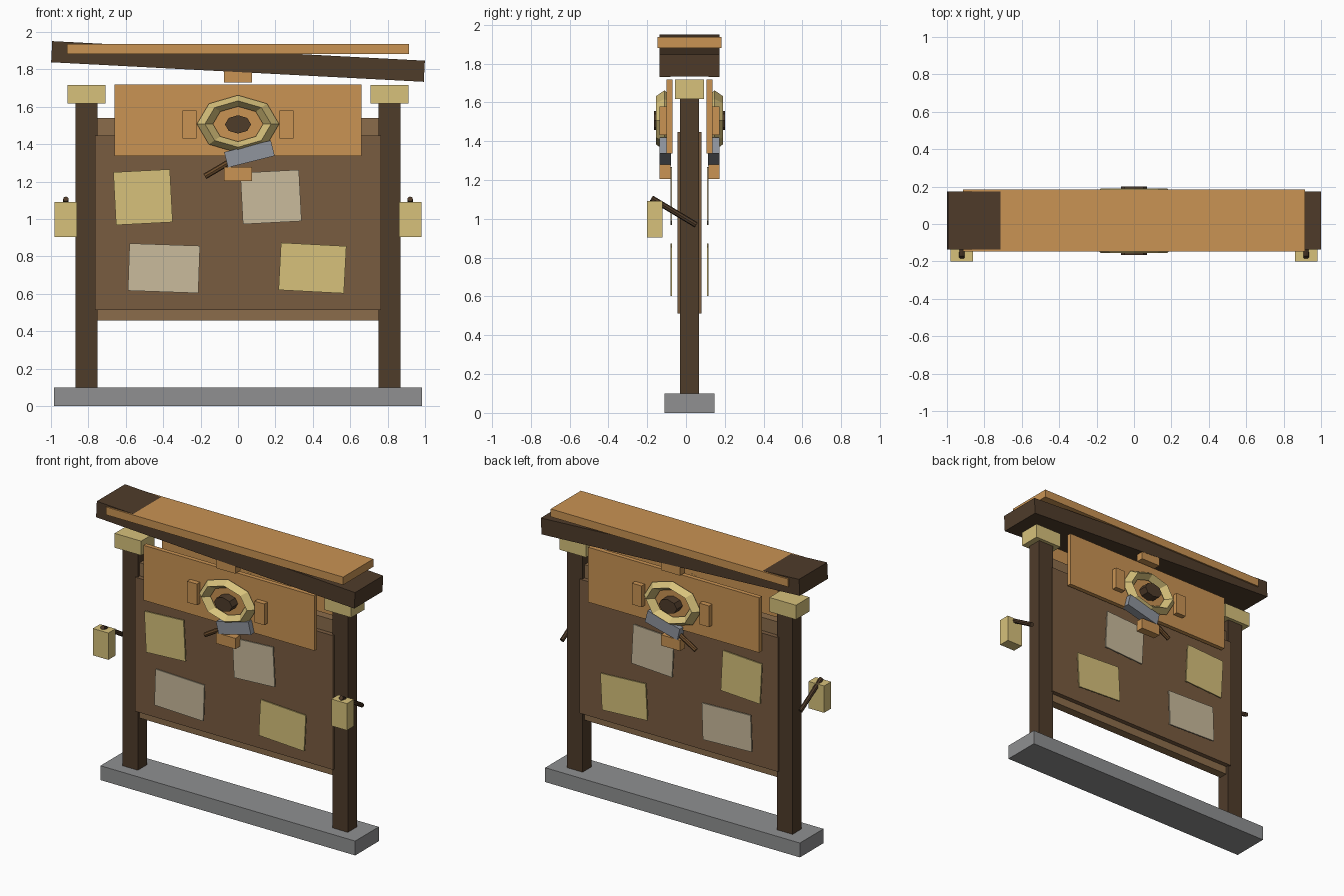
import bpy, bmesh
from math import radians, cos, sin, tau
from mathutils import Vector

if "Cube" in bpy.data.objects:
    bpy.data.objects.remove(bpy.data.objects["Cube"])

C = 0.018  # y of the board's mid plane; front and back mirror about it


def mat(name, r, g, b):
    m = bpy.data.materials.new(name)
    m.diffuse_color = [(v / 255) ** 2.2 for v in (r, g, b)] + [1]
    m.use_nodes = True
    m.node_tree.nodes["Principled BSDF"].inputs["Base Color"].default_value = m.diffuse_color
    return m


DARK = mat("dark_wood", 80, 62, 46)
PANEL = mat("panel_wood", 120, 92, 66)
FRAME = mat("frame_wood", 138, 108, 76)
ORANGE = mat("orange_wood", 200, 146, 84)
YELLOW = mat("yellow", 214, 192, 122)
BEIGE = mat("beige_paper", 200, 185, 155)
STONE = mat("stone", 142, 143, 144)
METAL = mat("metal", 142, 147, 156)
HANDLE = mat("handle_wood", 108, 78, 48)


def add(name, bm, loc, material, rot=(0, 0, 0)):
    bmesh.ops.recalc_face_normals(bm, faces=bm.faces)
    me = bpy.data.meshes.new(name)
    bm.to_mesh(me)
    bm.free()
    me.materials.append(material)
    ob = bpy.data.objects.new(name, me)
    ob.location, ob.rotation_euler = loc, rot
    bpy.context.collection.objects.link(ob)
    return ob


def box(name, loc, size, material, tilt=0):
    """Box; tilt is degrees counter-clockwise seen from the front."""
    bm = bmesh.new()
    bmesh.ops.create_cube(bm, size=1)
    bmesh.ops.scale(bm, vec=size, verts=bm.verts)
    return add(name, bm, loc, material, (0, radians(-tilt), 0))


def rod(name, a, b, radius, material, sides=8):
    a, b = Vector(a), Vector(b)
    bm = bmesh.new()
    bmesh.ops.create_cone(bm, cap_ends=True, segments=sides, radius1=radius,
                          radius2=radius, depth=(b - a).length)
    return add(name, bm, (a + b) / 2, material,
               (b - a).to_track_quat('Z', 'Y').to_euler())


def ring(name, loc, major, minor, squash, material):
    """Eight-sided ring with a diamond section, squashed in height."""
    bm = bmesh.new()
    loops = []
    for i in range(8):
        a = tau * i / 8
        loop = []
        for j in range(4):
            r = major + minor * cos(tau * j / 4)
            loop.append(bm.verts.new((r * cos(a), minor * sin(tau * j / 4),
                                      r * sin(a) * squash)))
        loops.append(loop)
    for i in range(8):
        p, q = loops[i], loops[(i + 1) % 8]
        for j in range(4):
            k = (j + 1) % 4
            bm.faces.new((p[j], q[j], q[k], p[k]))
    return add(name, bm, loc, material)


# Base, board and roof
box("base", (0, C, 0.05), (1.965, 0.26, 0.10), STONE)
box("inner_board", (0, C, 0.998), (1.5, 0.06, 1.083), FRAME)
box("main_panel", (0, C, 0.98), (1.53, 0.124, 0.935), PANEL)
box("roof_beam", (0, C, 1.8425), (1.995, 0.31, 0.113), DARK, -3)
box("roof_plank", (0, C, 1.909), (1.83, 0.332, 0.055), ORANGE)

# Posts with caps, and lanterns hung on slanted pegs
for side, s in (("left", -1), ("right", 1)):
    box(side + "_post", (s * 0.81, C, 0.86), (0.12, 0.10, 1.52), DARK)
    box(side + "_post_cap", (s * 0.81, C, 1.668), (0.205, 0.148, 0.10), YELLOW)
    box(side + "_lantern", (s * 0.92, -0.161, 0.998), (0.12, 0.078, 0.187), YELLOW)
    rod(side + "_lantern_peg", (s * 0.92, -0.178, 1.107), (s * 0.92, 0.053, 0.968),
        0.015, DARK)

# Notices: x, z, width, height, tilt, material
NOTICES = [(-0.508, 1.117, 0.303, 0.283, 3, YELLOW),
           (0.176, 1.118, 0.314, 0.275, 3, BEIGE),
           (-0.396, 0.737, 0.377, 0.253, -2, BEIGE),
           (0.398, 0.738, 0.350, 0.253, -3, YELLOW)]

# Sign, emblem and notices on both faces
for face, s in (("front", -1), ("back", 1)):
    def at(x, d, z):
        return (x, C + s * d, z)

    box(face + "_header", at(0, 0.103, 1.528), (1.32, 0.031, 0.383), ORANGE)
    for i, (x, z, w, h, t, m) in enumerate(NOTICES):
        box(f"{face}_notice_{i + 1}", at(x, 0.094, z), (w, 0.010, h), m, t)

    # Emblem: ring, hub and four blocks around them
    ring(face + "_emblem_ring", at(0, 0.130, 1.508), 0.177, 0.043, 0.7, YELLOW)
    hub = rod(face + "_emblem_hub", at(0, 0.10, 1.506), at(0, 0.183, 1.506), 0.07, DARK)
    hub.rotation_euler = (radians(90), 0, 0)
    hub.scale = (1, 0.7, 1)
    for i in range(4):
        a = tau * i / 4
        size = (0.148, 0.055, 0.075) if i % 2 else (0.075, 0.055, 0.148)
        box(f"{face}_emblem_block_{i + 1}",
            at(0.26 * cos(a), 0.126, 1.505 + 0.263 * sin(a)), size, ORANGE)

    # Hammer below the emblem
    box(face + "_hammer_head", at(0.061, 0.125, 1.348), (0.257, 0.061, 0.085), METAL, 14)
    rod(face + "_hammer_handle", at(-0.177, 0.125, 1.228), at(0.03, 0.125, 1.35),
        0.016, HANDLE)
